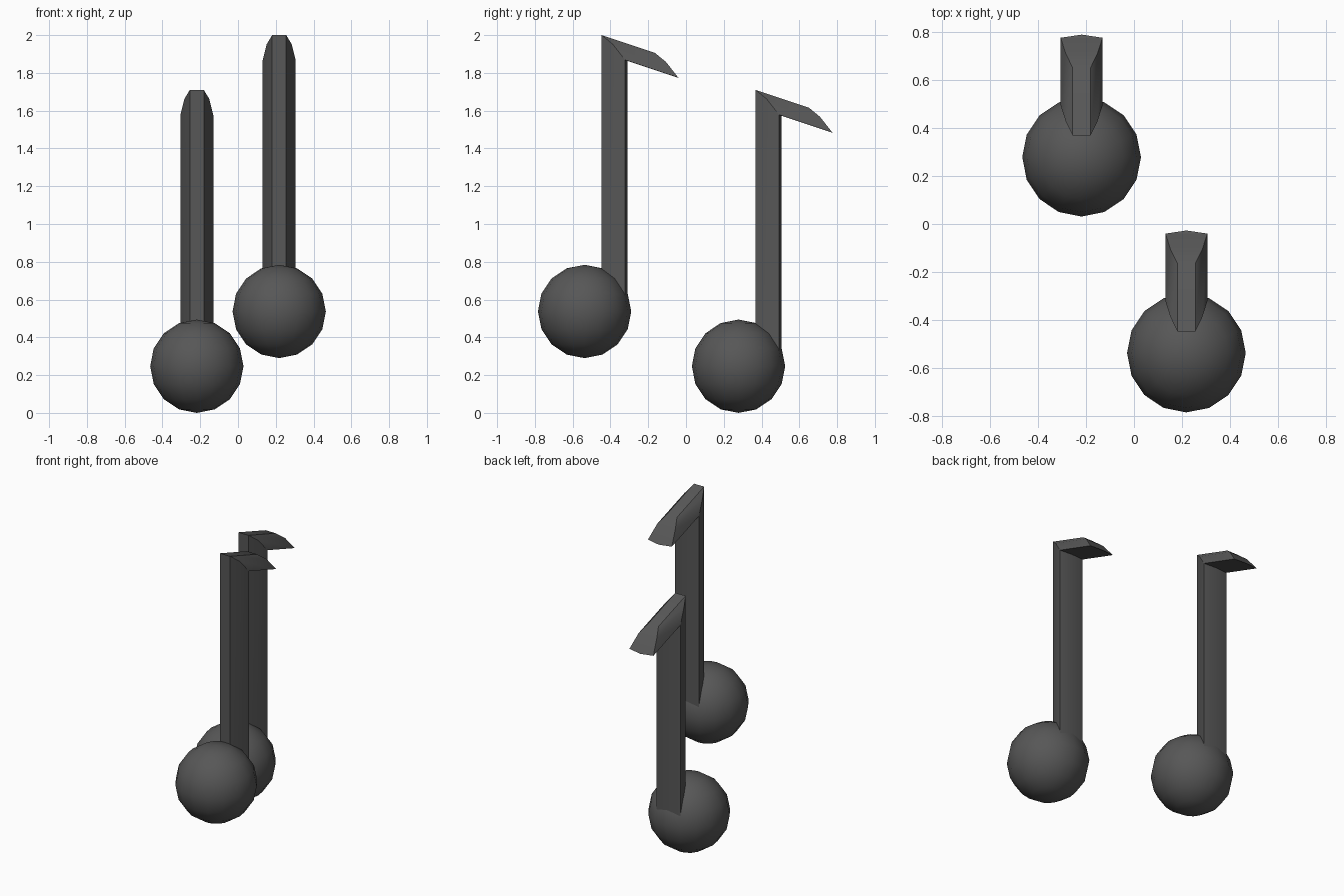
import bpy, bmesh, math
from mathutils import Vector

cube = bpy.data.objects.get("Cube")
if cube:
    bpy.data.objects.remove(cube, do_unlink=True)

grey = bpy.data.materials.new("dark_grey")
grey.use_nodes = True
colour = (0.095, 0.095, 0.095, 1)
grey.diffuse_color = colour
grey.node_tree.nodes["Principled BSDF"].inputs["Base Color"].default_value = colour

RADIUS = 0.247
# half of the stem section: half width, depth, height of the mitred corner
SECTION = [(0.037, -0.447, 2.0), (0.066, -0.388, 1.952),
           (0.087, -0.322, 1.868), (0.0, -0.309, 1.863)]
FLAG = Vector((0, 0.282, -0.094))


def finish(bm, name, angle):
    bmesh.ops.recalc_face_normals(bm, faces=bm.faces)
    mesh = bpy.data.meshes.new(name)
    bm.to_mesh(mesh)
    bm.free()
    mesh.materials.append(grey)
    obj = bpy.data.objects.new(name, mesh)
    bpy.context.collection.objects.link(obj)
    bpy.ops.object.select_all(action='DESELECT')
    obj.select_set(True)
    bpy.context.view_layer.objects.active = obj
    bpy.ops.object.shade_smooth_by_angle(angle=math.radians(angle))


def make_note(prefix, x, dy, dz):
    # round note head
    bm = bmesh.new()
    bmesh.ops.create_uvsphere(bm, u_segments=16, v_segments=8, radius=RADIUS)
    bmesh.ops.translate(bm, verts=bm.verts, vec=(x, dy - 0.537, dz + 0.537))
    finish(bm, prefix + "_note_head", 40)

    # stem and flag: one section swept up, then bent back and down
    bm = bmesh.new()
    loop = SECTION + [(-w, y, z) for w, y, z in SECTION[-2::-1]]
    corner = [Vector((x + w, y + dy, z + dz)) for w, y, z in loop]
    base = [Vector((p.x, p.y, dz + 0.57)) for p in corner]
    tip = [p + FLAG for p in corner]
    rows = [[bm.verts.new(p) for p in row] for row in (base, corner, tip)]
    n = len(loop)
    for low, high in zip(rows, rows[1:]):
        for i in range(n):
            j = (i + 1) % n
            bm.faces.new((low[i], low[j], high[j], high[i]))
    # end caps, bridged from side to side
    for row in (rows[0], rows[-1]):
        for i in range(2):
            bm.faces.new((row[i], row[i + 1], row[n - 2 - i], row[n - 1 - i]))
        bm.faces.new(row[2:5])
    finish(bm, prefix + "_stem_and_flag", 30)


make_note("front", 0.218, 0, 0)
make_note("back", -0.218, 0.815, -0.29)
